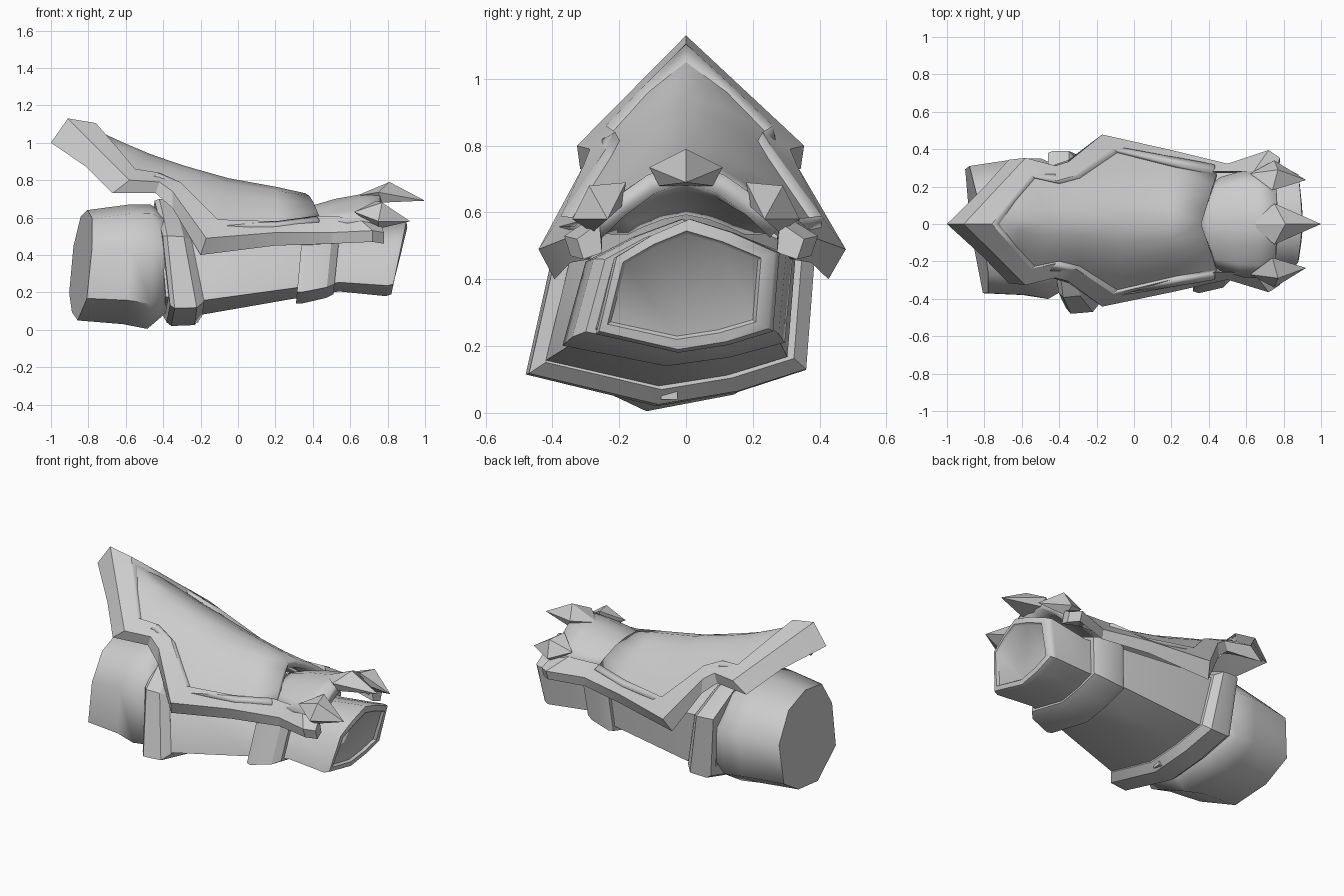
import bpy, bmesh, math
from mathutils import Vector

if "Cube" in bpy.data.objects:
    bpy.data.objects.remove(bpy.data.objects["Cube"])

steel = bpy.data.materials.new("grey_steel")
steel.diffuse_color = (0.6, 0.6, 0.6, 1)
steel.use_nodes = True
steel.node_tree.nodes["Principled BSDF"].inputs["Base Color"].default_value = steel.diffuse_color


def finish(name, bm, angle=35):
    bmesh.ops.remove_doubles(bm, verts=bm.verts, dist=0.0005)
    bmesh.ops.recalc_face_normals(bm, faces=bm.faces)
    me = bpy.data.meshes.new(name)
    bm.to_mesh(me)
    bm.free()
    me.materials.append(steel)
    ob = bpy.data.objects.new(name, me)
    bpy.context.collection.objects.link(ob)
    bpy.ops.object.select_all(action='DESELECT')
    ob.select_set(True)
    bpy.context.view_layer.objects.active = ob
    bpy.ops.object.shade_smooth_by_angle(angle=math.radians(angle))
    return ob


def skin(bm, rows, closed):
    """Join rows of points with faces, skipping collapsed corners."""
    vs = [[bm.verts.new(p) for p in r] for r in rows]
    n = len(rows[0])
    for a, b in zip(vs, vs[1:]):
        for i in range(n if closed else n - 1):
            j = (i + 1) % n
            q = []
            for v in (a[i], a[j], b[j], b[i]):
                if all((v.co - w.co).length > 0.0005 for w in q):
                    q.append(v)
            if len(q) > 2:
                bm.faces.new(q)
    return vs


# Cross-sections: angular forearm and rounder elbow, as (y, z) in -1..1
ARM = [(-1, -.72), (-.1, -1), (.45, -.88), (.93, -.68), (1, .5),
       (.5, .8), (.03, 1), (-.4, .75), (-.8, .42)]
ELBOW = [(-1, -.6), (-.25, -1), (.45, -.85), (.95, -.5), (1, .35),
         (.55, .88), (-.1, 1), (-.7, .85), (-1, .3)]


def tube(name, shape, rings, angle=35):
    """Loft of rings (x, y0, y1, z0, z1, x shift per y, x shift per z)."""
    rows = []
    for x, y0, y1, z0, z1, ky, kz in rings:
        rows.append([(x + ky * a + kz * b, (y0 + y1) / 2 + a * (y1 - y0) / 2,
                      (z0 + z1) / 2 + b * (z1 - z0) / 2) for a, b in shape])
    bm = bmesh.new()
    vs = skin(bm, rows, True)
    bm.faces.new(vs[0])
    bm.faces.new(vs[-1])
    return finish(name, bm, angle)


tube("elbow_sleeve", ELBOW, [
    (-.84, -.37, .31, .05, .64, -.05, .03), (-.60, -.38, .35, .03, .67, -.02, .02),
    (-.48, -.40, .35, .005, .67, -.02, .01), (-.39, -.35, .31, .09, .62, -.02, 0)], 62)

tube("forearm_sleeve", ARM, [
    (-.42, -.40, .33, .10, .64, -.02, -.02), (-.22, -.42, .33, .08, .63, -.02, -.02),
    (.32, -.31, .29, .17, .57, 0, 0), (.56, -.265, .245, .205, .55, 0, .02),
    (.83, -.27, .28, .18, .58, 0, .04), (.86, -.26, .265, .19, .58, 0, .04),
    (.865, -.235, .225, .22, .545, 0, .04), (.85, -.225, .215, .23, .535, 0, .04)], 55)

tube("elbow_strap", ARM, [
    (-.415, -.45, .38, .04, .69, -.03, -.03), (-.39, -.48, .39, .02, .70, -.03, -.03),
    (-.29, -.47, .39, .025, .69, -.03, -.055), (-.25, -.42, .35, .07, .65, -.03, -.055)], 30)

tube("wrist_strap", ARM, [
    (.33, -.36, .31, .14, .58, 0, .02), (.36, -.37, .32, .14, .58, 0, .02),
    (.49, -.34, .30, .17, .58, 0, .02), (.53, -.30, .28, .19, .57, 0, .02)], 30)

# Strap clasp under the arm
bm = bmesh.new()
bmesh.ops.create_cube(bm, size=1)
for v in bm.verts:
    v.co = (v.co.x * .17 - .295, v.co.y * .05 - .05, v.co.z * .09 + .085)
finish("strap_clasp", bm)

# Guard stations: outer lower edge, outer upper edge, inner edge, centre (x, z)
GUARD = [
    ((-1, 0, 1.0), (-.91, 0, 1.13), (-.76, 0, 1.105), (-.72, 1.05)),
    ((-.81, .18, .87), (-.745, .17, .965), (-.655, .125, .985), (-.60, .995)),
    ((-.67, .33, .73), (-.58, .34, .80), (-.55, .25, .86), (-.47, .94)),
    ((-.44, .30, .73), (-.42, .30, .79), (-.42, .22, .84), (-.37, .905)),
    ((-.35, .33, .65), (-.35, .32, .74), (-.31, .25, .79), (-.28, .875)),
    ((-.20, .41, .40), (-.17, .46, .49), (-.11, .39, .59), (-.05, .81)),
    ((.20, .36, .45), (.20, .38, .52), (.20, .31, .58), (.20, .765)),
    ((.50, .30, .46), (.50, .31, .52), (.42, .27, .61), (.36, .73)),
    ((.72, .36, .47), (.72, .38, .53), (.64, .27, .60), None),
    ((.78, .32, .46), (.78, .34, .52), (.76, .27, .57), None),
]
SIDES = (1.04, -.96)


def flip(p, s):
    return Vector((p[0], p[1] * s, p[2]))


# Raised rim around the guard, both sides
bm = bmesh.new()
for s in SIDES:
    rows = []
    for k, (lo, up, inn, c) in enumerate(GUARD):
        under = (inn[0] + .01, inn[1] * .97, inn[2] - .09)
        rows.append([flip(p, s) for p in (lo, up, inn, under)])
    vs = skin(bm, rows, True)
    bm.faces.new(vs[-1])
finish("guard_rim", bm, 25)

# Arched panel, stepping down from the rim's inner edge
bm = bmesh.new()
ARCH = [1, .8, .55, .28, 0]
for s in SIDES:
    rows = []
    for lo, up, inn, c in GUARD[:8]:
        px, py, pz = inn[0] + .02, inn[1] * .94, inn[2] - .025
        if inn[1] == 0:
            px, pz = c
        rows.append([flip(inn, s)] + [
            flip((c[0] + (px - c[0]) * t, py * t,
                  pz + (c[1] - pz) * (1 - t ** 1.8)), s) for t in ARCH])
    skin(bm, rows, False)
panel = finish("guard_panel", bm, 40)
mod = panel.modifiers.new("thickness", 'SOLIDIFY')
mod.thickness = .045
mod.offset = -1

# Hand plate: arched sheet of (x, half width, centre z, edge z)
bm = bmesh.new()
rows = []
for x, w, zc, ze in ((.35, .21, .65, .57), (.40, .25, .665, .58), (.52, .285, .70, .585),
                     (.66, .29, .725, .59), (.76, .29, .75, .57)):
    rows.append([(x + .06 * t * t * (x < .6), w * t, zc + (ze - zc) * abs(t) ** 1.7)
                 for t in (-1, -.75, -.4, 0, .4, .75, 1)])
skin(bm, rows, False)
hand = finish("hand_plate", bm)
mod = hand.modifiers.new("thickness", 'SOLIDIFY')
mod.thickness = .06
mod.offset = -1


# Claw spikes growing out of the front edge
def spike(name, pts):
    bm = bmesh.new()
    for p in pts:
        bm.verts.new(p)
    bmesh.ops.convex_hull(bm, input=bm.verts)
    finish(name, bm, 15)


spike("middle_claw", [(1, 0, .69), (.81, 0, .79), (.75, .11, .735), (.75, -.11, .735),
                      (.77, .08, .68), (.77, -.08, .68), (.63, 0, .715)])
for side, s in (("left", 1), ("right", -1)):
    spike(side + "_claw", [flip(p, s) for p in (
        (.92, .235, .58), (.77, .29, .68), (.74, .18, .69), (.75, .34, .58),
        (.75, .19, .62), (.75, .28, .54), (.62, .27, .63))])
